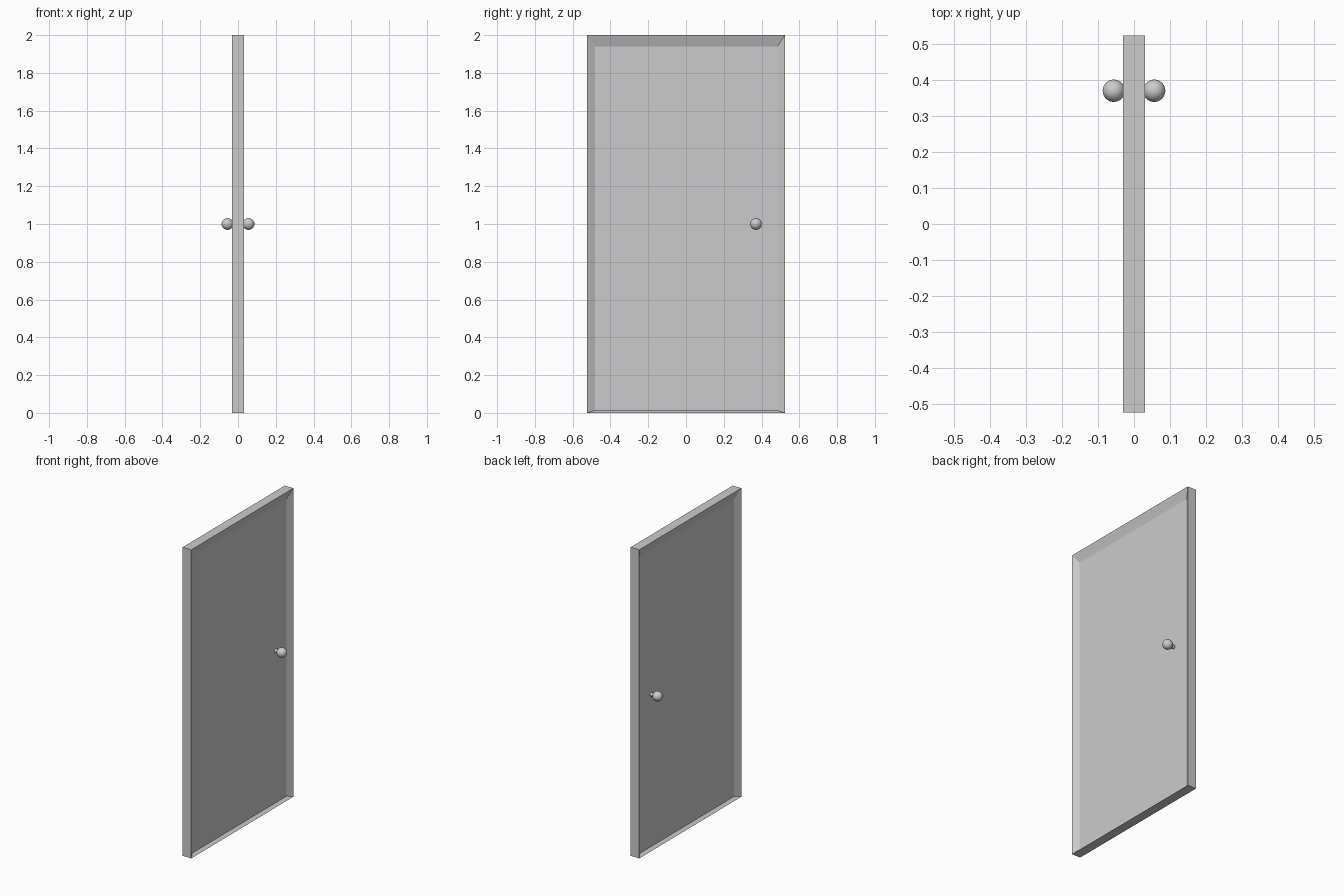
import bpy, bmesh, math
from mathutils import Matrix, Vector

if "Cube" in bpy.data.objects:
    bpy.data.objects.remove(bpy.data.objects["Cube"])

HALF_T, HALF_W, H = 0.031, 0.523, 2.0
DEPTH = 0.022                      # recess on each face


def finish(bm, name, smooth=False):
    bmesh.ops.recalc_face_normals(bm, faces=bm.faces)
    me = bpy.data.meshes.new(name)
    bm.to_mesh(me)
    bm.free()
    ob = bpy.data.objects.new(name, me)
    bpy.context.collection.objects.link(ob)
    if smooth:
        bpy.ops.object.select_all(action='DESELECT')
        bpy.context.view_layer.objects.active = ob
        ob.select_set(True)
        bpy.ops.object.shade_smooth_by_angle(angle=math.radians(40))
    return ob


# Door slab: a box with a sloped recessed panel on both faces
bm = bmesh.new()
bmesh.ops.create_cube(bm, size=1, matrix=Matrix.Translation((0, 0, H / 2))
                      @ Matrix.Diagonal((2 * HALF_T, 2 * HALF_W, H, 1)))
bm.normal_update()
for face in [f for f in bm.faces if abs(f.normal.x) > 0.9]:
    side = math.copysign(1, face.normal.x)
    bmesh.ops.inset_individual(bm, faces=[face], thickness=0.01)
    for v in face.verts:
        v.co.x = side * (HALF_T - DEPTH)
        v.co.y = HALF_W - 0.038 if v.co.y > 0 else -HALF_W + 0.042
        v.co.z = H - 0.06 if v.co.z > H / 2 else 0.013
finish(bm, "door_slab")

# Knobs: a ball on a short stem, one on each side
for side, label in ((1, "right"), (-1, "left")):
    centre = Vector((side * 0.056, 0.37, 1.0))
    turn = Matrix.Rotation(side * math.pi / 2, 4, 'Y')
    bm = bmesh.new()
    bmesh.ops.create_uvsphere(bm, u_segments=32, v_segments=16, radius=0.031,
                              matrix=Matrix.Translation(centre) @ turn)
    finish(bm, "knob_" + label, True)

    bm = bmesh.new()
    stem_x = (0.005 + 0.04) / 2
    bmesh.ops.create_cone(bm, cap_ends=True, segments=24, radius1=0.012,
                          radius2=0.012, depth=0.035,
                          matrix=Matrix.Translation((side * stem_x, 0.37, 1.0)) @ turn)
    finish(bm, "knob_stem_" + label, True)
